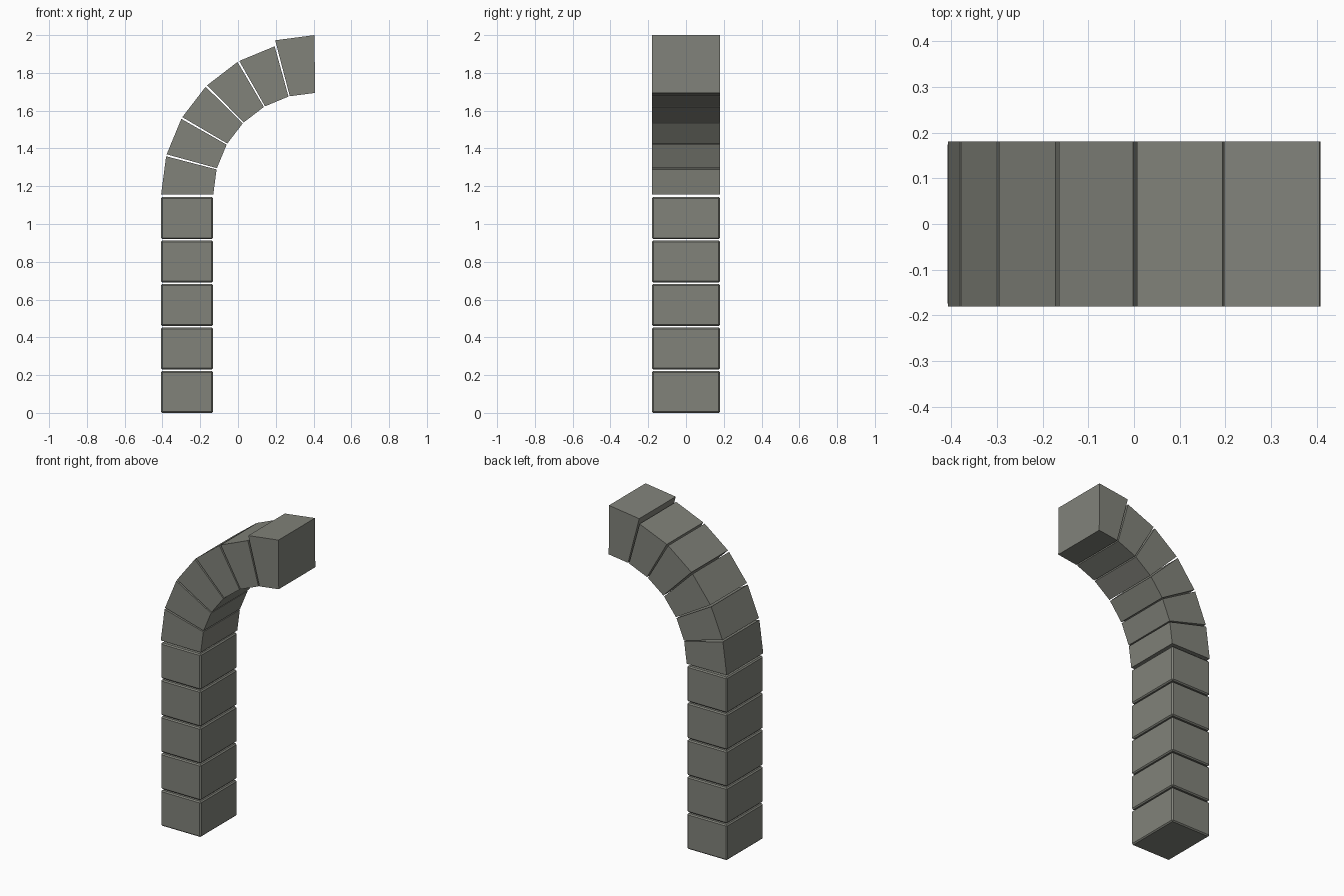
import bpy, bmesh, math

if "Cube" in bpy.data.objects:
    bpy.data.objects.remove(bpy.data.objects["Cube"])

stone = bpy.data.materials.new("grey stone")
stone.diffuse_color = (0.22, 0.225, 0.195, 1)
stone.use_nodes = True
stone.node_tree.nodes["Principled BSDF"].inputs["Base Color"].default_value = stone.diffuse_color

HALF_DEPTH = 0.18
CX, CZ = 0.411, 1.152          # arch centre
R_IN, R_OUT, R_KEY = 0.542, 0.818, 0.848


def prism(name, profile, bevel=0.0):
    """Extrude an (x, z) outline through the depth of the arch."""
    bm = bmesh.new()
    front = [bm.verts.new((x, -HALF_DEPTH, z)) for x, z in profile]
    face = bm.faces.new(front)
    ext = bmesh.ops.extrude_face_region(bm, geom=[face])
    moved = [g for g in ext["geom"] if isinstance(g, bmesh.types.BMVert)]
    bmesh.ops.translate(bm, verts=moved, vec=(0, 2 * HALF_DEPTH, 0))
    bmesh.ops.recalc_face_normals(bm, faces=bm.faces)
    if bevel:
        bmesh.ops.bevel(bm, geom=list(bm.edges), offset=bevel,
                        segments=1, profile=0.5, affect='EDGES')
    mesh = bpy.data.meshes.new(name)
    bm.to_mesh(mesh)
    bm.free()
    mesh.materials.append(stone)
    obj = bpy.data.objects.new(name, mesh)
    bpy.context.collection.objects.link(obj)


# Pillar: five stacked blocks with chipped edges and thin open joints
for i in range(5):
    z0, z1 = i * 0.23, i * 0.23 + 0.222
    prism(f"pillar_block_{i + 1}",
          [(-0.408, z0), (-0.132, z0), (-0.132, z1), (-0.408, z1)], bevel=0.007)


def polar(r, deg):
    a = math.radians(deg)
    return (CX - r * math.cos(a), CZ + r * math.sin(a))


# Half arch: five wedge stones and a taller keystone, 15 degrees each
GAP = 0.38
for i in range(6):
    a0, a1 = i * 15 + GAP, (i + 1) * 15 - GAP
    outer = R_KEY if i == 5 else R_OUT
    name = "keystone" if i == 5 else f"arch_stone_{i + 1}"
    prism(name, [polar(R_IN, a0), polar(R_IN, a1), polar(outer, a1), polar(outer, a0)])
